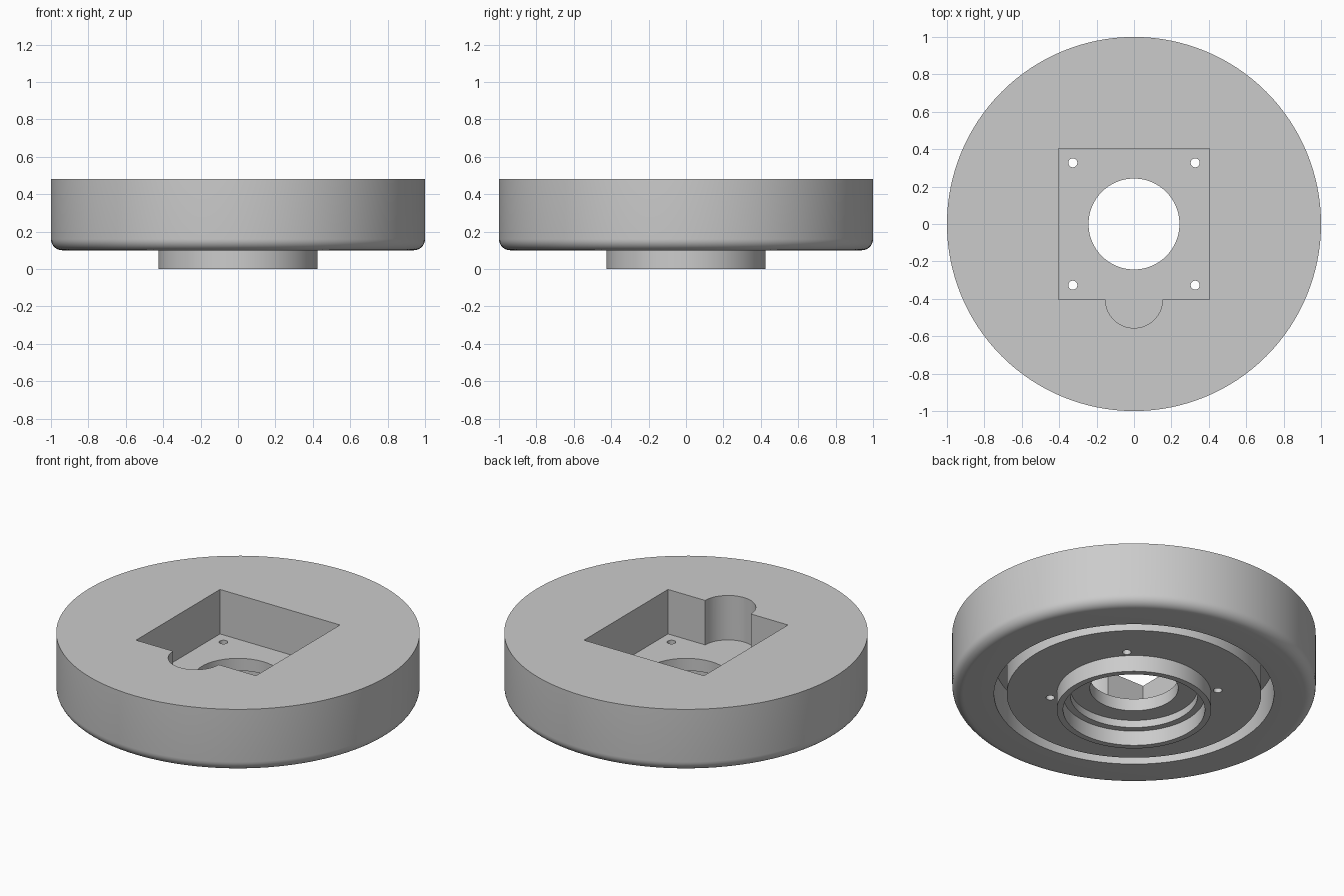
import bpy, bmesh
from math import sin, cos, pi, radians

if "Cube" in bpy.data.objects:
    bpy.data.objects.remove(bpy.data.objects["Cube"])

SEG = 128
TOP, BASE, FLOOR = 0.48, 0.10, 0.21   # rim top, underside, pocket floor
BORE = 0.243


def make_object(name, bm):
    bmesh.ops.recalc_face_normals(bm, faces=bm.faces[:])
    me = bpy.data.meshes.new(name)
    bm.to_mesh(me)
    bm.free()
    ob = bpy.data.objects.new(name, me)
    bpy.context.collection.objects.link(ob)
    return ob


def lathe(name, profile):
    """Revolve a closed (radius, z) outline around z."""
    bm = bmesh.new()
    rings = [[bm.verts.new((r * cos(2 * pi * i / SEG), r * sin(2 * pi * i / SEG), z))
              for i in range(SEG)] for r, z in profile]
    for a, b in zip(rings, rings[1:] + rings[:1]):
        for i in range(SEG):
            j = (i + 1) % SEG
            bm.faces.new((a[i], a[j], b[j], b[i]))
    return make_object(name, bm)


def prism(name, outline, z0, z1):
    """Extrude a flat (x, y) outline from z0 to z1."""
    bm = bmesh.new()
    face = bm.faces.new([bm.verts.new((x, y, z0)) for x, y in outline])
    ext = bmesh.ops.extrude_face_region(bm, geom=[face])
    verts = [v for v in ext["geom"] if isinstance(v, bmesh.types.BMVert)]
    bmesh.ops.translate(bm, verts=verts, vec=(0, 0, z1 - z0))
    return make_object(name, bm)


def arc(cx, cy, r, a0, a1, n):
    return [(cx + r * cos(radians(a0 + (a1 - a0) * i / n)),
             cy + r * sin(radians(a0 + (a1 - a0) * i / n))) for i in range(n + 1)]


# Round body: bore, stepped bearing seat, hub ring, ring groove, rounded lower edge
F = 0.06
profile = [(BORE, TOP), (BORE, 0.135), (0.35, 0.135), (0.35, 0.09), (0.39, 0.09),
           (0.39, 0), (0.425, 0), (0.425, BASE),
           (0.70, BASE), (0.70, 0.31), (0.77, 0.31), (0.77, BASE)]
profile += arc(1 - F, BASE + F, F, -90, 0, 8) + [(1, TOP)]
body = lathe("wheel_body", profile)

# Square pocket with a half-round notch at the front
H = 0.403
pocket = [(H, -H), (H, H), (-H, H), (-H, -H)] + arc(0, -H, 0.153, 180, 360, 32)
cutters = [prism("pocket_cutter", pocket, FLOOR, TOP + 0.2)]

# Four screw holes through the pocket floor
for sx in (-1, 1):
    for sy in (-1, 1):
        ring = arc(sx * 0.327, sy * 0.327, 0.024, 0, 360, 24)[:-1]
        cutters.append(prism("screw_hole_cutter", ring, 0.05, 0.3))

bpy.context.view_layer.objects.active = body
body.select_set(True)
for c in cutters:
    c.hide_render = True
    mod = body.modifiers.new("cut", "BOOLEAN")
    mod.operation = "DIFFERENCE"
    mod.solver = "EXACT"
    mod.object = c
    bpy.ops.object.modifier_apply(modifier=mod.name)
    bpy.data.objects.remove(c, do_unlink=True)

bpy.ops.object.shade_smooth_by_angle(angle=radians(30))
